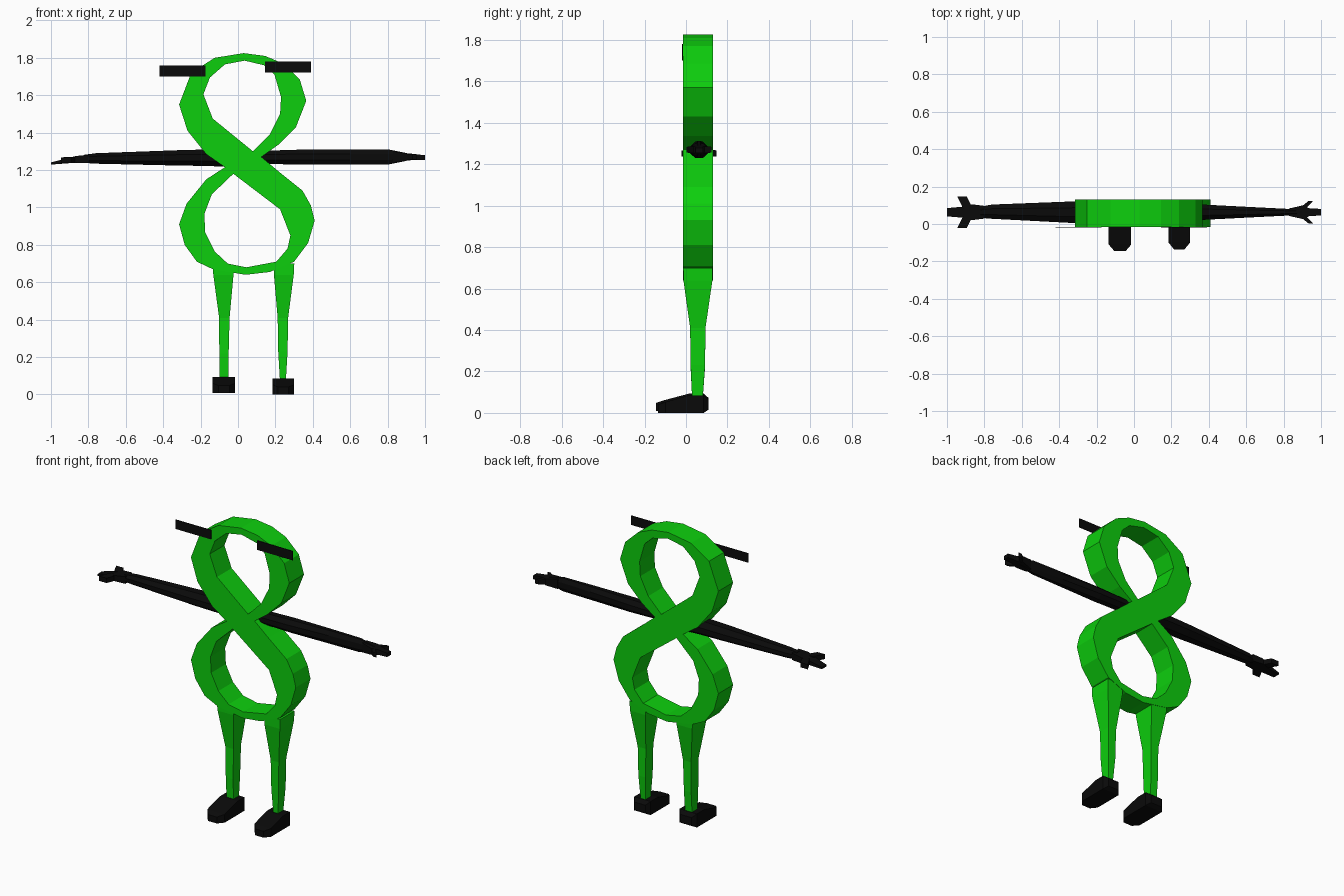
import bpy, bmesh, math
from mathutils import Vector

cube = bpy.data.objects.get("Cube")
if cube:
    bpy.data.objects.remove(cube, do_unlink=True)


def material(name, rgb):
    m = bpy.data.materials.new(name)
    m.use_nodes = True
    m.diffuse_color = (*rgb, 1)
    m.node_tree.nodes["Principled BSDF"].inputs["Base Color"].default_value = (*rgb, 1)
    return m


GREEN = material("bright green", (0.004, 0.62, 0.004))
BLACK = material("black", (0.003, 0.003, 0.003))


def finish(name, bm, mat):
    bmesh.ops.recalc_face_normals(bm, faces=bm.faces)
    mesh = bpy.data.meshes.new(name)
    bm.to_mesh(mesh)
    bm.free()
    mesh.materials.append(mat)
    obj = bpy.data.objects.new(name, mesh)
    bpy.context.collection.objects.link(obj)
    return obj


def loft(name, mat, axis, sides, stations):
    """Skin regular cross-sections: (position, centre u, centre v, half u, half v)."""
    bm = bmesh.new()
    u, v = [i for i in range(3) if i != axis]
    rings = []
    for t, cu, cv, hu, hv in stations:
        ring = []
        for k in range(sides):
            a = 2 * math.pi * (k + 0.5) / sides
            p = Vector((0, 0, 0))
            p[axis] = t
            p[u] = cu + hu * math.cos(a) / math.cos(math.pi / sides)
            p[v] = cv + hv * math.sin(a) / math.cos(math.pi / sides)
            ring.append(bm.verts.new(p))
        rings.append(ring)
    for a, b in zip(rings, rings[1:]):
        for k in range(sides):
            j = (k + 1) % sides
            bm.faces.new((a[k], a[j], b[j], b[k]))
    bm.faces.new(rings[0])
    bm.faces.new(rings[-1])
    return finish(name, bm, mat)


# Figure-eight body: one outline with two holes, extruded in depth
outline = [(.03, 1.825), (-.125, 1.80), (-.25, 1.72), (-.315, 1.55), (-.27, 1.41),
           (-.17, 1.285), (-.07, 1.215), (-.17, 1.15), (-.275, 1.02), (-.315, .91),
           (-.285, .80), (-.22, .71), (-.135, .67), (.04, .64), (.17, .655),
           (.30, .71), (.375, .81), (.41, .93), (.39, 1.01), (.345, 1.09),
           (.22, 1.19), (.125, 1.27), (.215, 1.335), (.31, 1.43), (.365, 1.57),
           (.33, 1.685), (.24, 1.77), (.145, 1.81)]
upper_hole = [(.035, 1.785), (-.07, 1.765), (-.15, 1.695), (-.185, 1.605), (-.135, 1.475),
              (.08, 1.30), (.17, 1.39), (.225, 1.50), (.23, 1.59), (.195, 1.71), (.14, 1.76)]
lower_hole = [(-.025, 1.18), (-.14, 1.07), (-.18, .965), (-.175, .865), (-.125, .765),
              (-.055, .70), (.045, .68), (.205, .71), (.265, .78), (.28, .85), (.225, .99)]
FRONT, BACK = -.015, .13
bm = bmesh.new()
edges = []
for loop in (outline, upper_hole, lower_hole):
    verts = [bm.verts.new((x, FRONT, z)) for x, z in loop]
    edges += [bm.edges.new((verts[i - 1], verts[i])) for i in range(len(verts))]
bmesh.ops.triangle_fill(bm, edges=edges, use_beauty=True, normal=(0, -1, 0))
extruded = bmesh.ops.extrude_face_region(bm, geom=bm.faces[:], use_keep_orig=True)
bmesh.ops.translate(bm, vec=(0, BACK - FRONT, 0),
                    verts=[g for g in extruded["geom"] if isinstance(g, bmesh.types.BMVert)])
finish("figure_eight_body", bm, GREEN)

# Tapered square legs
loft("right_leg", GREEN, 2, 4, [(.06, -.075, .055, .024, .025), (.22, -.075, .057, .025, .035),
                                (.41, -.073, .057, .028, .037), (.64, -.078, .0575, .054, .07),
                                (.68, -.078, .0575, .058, .071)])
loft("left_leg", GREEN, 2, 4, [(.06, .24, .055, .015, .025), (.23, .24, .057, .025, .035),
                               (.41, .24, .057, .028, .037), (.64, .245, .0575, .053, .07),
                               (.70, .246, .0575, .055, .071)])

# Wedge shoes with narrowed toe and heel
for side, x, half, toe, floor in (("right", -.075, .06, -.145, .008), ("left", .242, .057, -.135, 0)):
    rows = [(toe, .5, 0, .04), (toe + .035, 1, 0, .052), (.015, 1, 0, .085),
            (.085, 1, 0, .085), (.108, .65, .015, .065)]
    loft(side + "_shoe", BLACK, 1, 4,
         [(y, x, floor + (lo + hi) / 2, half * w, (hi - lo) / 2) for y, w, lo, hi in rows])

# Eight-sided arms, each running out to a long middle finger
MID = .063
loft("right_arm", BLACK, 0, 8, [(-.05, MID, 1.262, .06, .045), (-.17, MID, 1.266, .06, .044),
                                (-.32, MID, 1.265, .058, .041), (-.76, MID + .003, 1.262, .038, .028),
                                (-.82, MID, 1.26, .03, .022)])
loft("right_hand", BLACK, 0, 4, [(-.80, MID, 1.26, .034, .022), (-.865, MID, 1.257, .042, .018),
                                 (-.91, MID, 1.25, .03, .014), (-1, MID, 1.235, .022, .006)])
loft("left_arm", BLACK, 0, 8, [(.10, MID, 1.268, .042, .034), (.33, MID, 1.269, .043, .04),
                               (.60, MID, 1.27, .029, .041), (.80, MID, 1.27, .019, .041),
                               (.90, MID, 1.27, .014, .021)])
loft("left_hand", BLACK, 0, 4, [(.83, MID, 1.27, .02, .03), (.90, MID, 1.27, .036, .02),
                                (.94, MID, 1.27, .02, .016), (1, MID, 1.267, .018, .012)])

# Spread outer fingers, mirrored front to back on each hand
for label, s in (("front", -1), ("back", 1)):
    loft("right_%s_finger" % label, BLACK, 1, 4,
         [(MID + s * .015, -.885, 1.255, .025, .016), (MID + s * .085, -.92, 1.252, .026, .015)])
    loft("left_%s_finger" % label, BLACK, 1, 4,
         [(MID + s * .015, .895, 1.27, .018, .018), (MID + s * .06, .945, 1.27, .012, .014)])

# Thin brow plates on the front face
for side, x, z in (("right", -.297, 1.73), ("left", .268, 1.75)):
    loft(side + "_brow", BLACK, 1, 4, [(FRONT - .004, x, z, .123, .029), (FRONT, x, z, .123, .029)])
